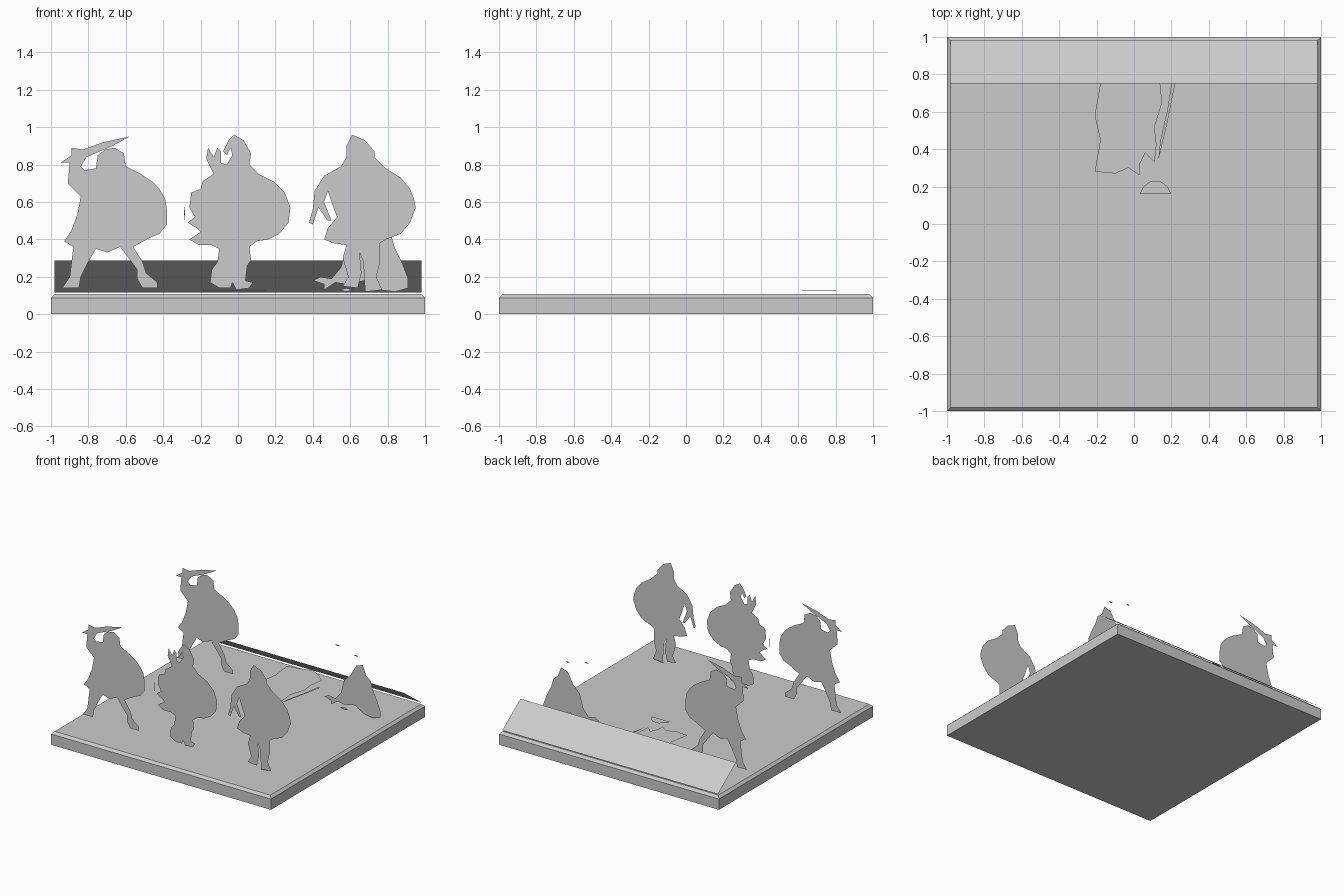
import bpy
import bmesh
from mathutils import Vector

cube = bpy.data.objects.get("Cube")
if cube:
    bpy.data.objects.remove(cube, do_unlink=True)

grey = bpy.data.materials.new("plain grey")
grey.use_nodes = True
colour = (0.6, 0.6, 0.6, 1)
grey.diffuse_color = colour
grey.node_tree.nodes["Principled BSDF"].inputs["Base Color"].default_value = colour


def add_object(name, bm):
    mesh = bpy.data.meshes.new(name)
    bm.to_mesh(mesh)
    bm.free()
    mesh.materials.append(grey)
    obj = bpy.data.objects.new(name, mesh)
    bpy.context.scene.collection.objects.link(obj)
    return obj


def sheet(name, outlines, place):
    """Flat card: each outline, in hundredths, becomes one face put in space by place."""
    bm = bmesh.new()
    for outline in outlines:
        verts = [bm.verts.new(place(u / 100, v / 100)) for u, v in reversed(outline)]
        bm.faces.new(verts)
    return add_object(name, bm)


def standing(y):
    return lambda u, v: Vector((u, y, v))


def lying(u, v):
    return Vector((u, v, 0.125 + 0.006 * max(0, v - 0.7)))


# Base slab with a chamfered upper rim
bm = bmesh.new()
loops = []
for half, z in ((1, 0), (1, 0.088), (0.98, 0.107)):
    corners = ((-half, -half), (half, -half), (half, half), (-half, half))
    loops.append([bm.verts.new((x, y, z)) for x, y in corners])
bm.faces.new(reversed(loops[0]))
bm.faces.new(loops[-1])
for low, high in zip(loops, loops[1:]):
    for i in range(4):
        j = (i + 1) % 4
        bm.faces.new((low[i], low[j], high[j], high[i]))
add_object("base_slab", bm)

# Leaning panel along the back edge
bm = bmesh.new()
bm.faces.new([bm.verts.new(p) for p in (
    (-0.98, 0.75, 0.287), (0.98, 0.75, 0.287), (0.98, 0.985, 0.117), (-0.98, 0.985, 0.117))])
add_object("back_panel", bm)

# Attacking fighter: outline runs clockwise from the axe tip
axe_underside = [(-58, 95), (-67, 90), (-81, 84), (-84, 79), (-82, 77), (-76, 78)]
head = [(-75, 85), (-71, 88), (-66, 89), (-61, 86), (-60, 79)]
shield = [(-52, 75), (-46, 71), (-42, 67), (-39, 62), (-38, 56), (-38, 48), (-42, 43), (-47, 41)]
front_leg = [(-56, 36), (-51, 28), (-49, 22), (-43, 17), (-43, 14), (-51, 14),
             (-54, 19), (-54, 24), (-60, 32), (-63, 36)]
rear_leg = [(-70, 33), (-76, 35), (-80, 28), (-84, 20), (-85, 14), (-94, 14), (-90, 20), (-88, 36)]
cloak = [(-93, 39), (-89, 45), (-86, 53), (-84, 63)]
raised_arm = [(-91, 70), (-90, 81), (-95, 81), (-89, 85), (-89, 89), (-83, 88), (-72, 92)]
attacker = axe_underside + head + shield + front_leg + rear_leg + cloak + raised_arm
sheet("front_attacker", [attacker], standing(-0.67))
sheet("rear_attacker", [attacker], standing(0.55))

# Plumed fighter: outline runs clockwise from the helmet top
helmet = [(-2, 96), (3, 93), (7, 86), (6, 80)]
shield = [(11, 75), (19, 71), (25, 65), (28, 57), (27, 49), (22, 43), (16, 40), (10, 39)]
front_leg = [(6, 36), (7, 29), (5, 26), (4, 18), (8, 17), (6, 14), (-1, 13), (-3, 17)]
rear_leg = [(-4, 14), (-10, 14), (-15, 17), (-14, 24), (-11, 28), (-10, 35)]
tunic = [(-14, 37), (-21, 37), (-26, 40), (-20, 44), (-22, 46), (-27, 49), (-23, 52),
         (-26, 57), (-25, 65), (-20, 67), (-19, 71), (-13, 75)]
open_hand = [(-17, 83), (-16, 89), (-13, 84), (-11, 89), (-9, 87), (-9, 81), (-6, 80)]
plume = [(-3, 85), (-4, 89), (-6, 85), (-8, 87), (-5, 93)]
spear_sliver = [(-29, 59), (-28.4, 55), (-28.6, 49), (-29, 53)]
sheet("plumed_fighter",
      [helmet + shield + front_leg + rear_leg + tunic + open_hand + plume, spear_sliver],
      standing(-0.67))

# Hooded fighter: outline runs clockwise from the hood
hood = [(61, 96), (68, 93), (73, 87), (73, 84), (79, 78)]
shield = [(87, 73), (92, 67), (94, 62), (95, 57), (92, 49), (87, 43), (79, 40)]
left_leg = [(76, 38), (76, 28), (74, 20), (77, 13), (68, 12), (67, 28), (65, 33)]
right_leg = [(66, 22), (64, 14), (56, 15), (59, 20), (56, 30), (58, 37)]
tunic = [(51, 38), (46, 40), (48, 46), (53, 52), (51, 57), (48, 66)]
lowered_arm = [(46, 60), (50, 50), (48, 50), (43, 57), (40, 48), (38, 49), (40, 56),
               (41, 66), (46, 74), (55, 79), (58, 84), (58, 90)]
sheet("hooded_fighter", [hood + shield + left_leg + right_leg + tunic + lowered_arm],
      standing(-0.67))

# Fallen fighter at the back, with loose scraps around it
crouched_body = [(40, 18), (44, 20), (50, 19), (55, 25), (58, 36), (64, 42), (69, 51), (75, 53),
                 (78, 45), (82, 42), (84, 35), (88, 27), (91, 19), (91, 14), (84, 12),
                 (76, 13), (68, 18), (58, 16), (52, 17), (46, 13), (46, 16)]
low_scrap = [(54, 13), (58, 14), (62, 13), (58, 12)]
scraps = [[(x - 2, z), (x, z + 0.6), (x + 2, z), (x, z - 0.6)] for x, z in ((52, 63), (69, 59))]
sheet("fallen_fighter", [crouched_body, low_scrap] + scraps, standing(0.55))

# Body lying on the ground, reaching under the panel
cape = [(-21, 28), (-18, 45), (-21, 58), (-18, 75), (-20, 92), (-10, 94), (0, 97), (8, 93),
        (16, 86), (14, 75), (15, 65), (11, 52), (12, 42), (11, 33), (6, 38), (3, 32),
        (3, 26), (-3, 30), (-10, 27)]
sword = [(13, 34), (14, 44), (18, 62), (20, 75), (22, 75), (18, 55)]
broken_shield = [(3, 16), (5, 20), (9, 23), (14, 23), (18, 20), (20, 16)]
sheet("lying_body", [cape, sword, broken_shield], lying)
